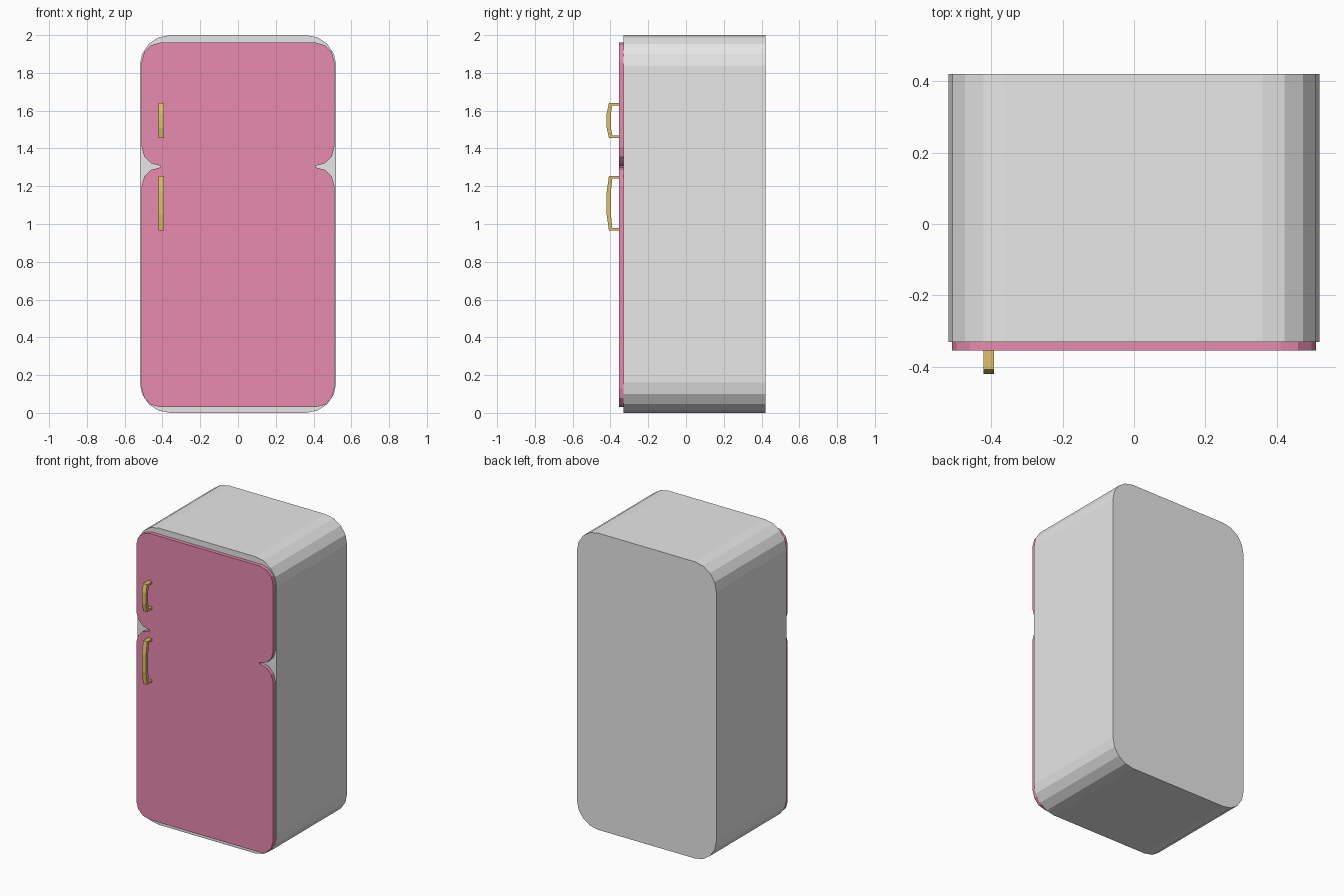
import bpy, bmesh, math
from mathutils import Vector

if "Cube" in bpy.data.objects:
    bpy.data.objects.remove(bpy.data.objects["Cube"])


def material(name, rgb):
    m = bpy.data.materials.new(name)
    m.diffuse_color = (*rgb, 1)
    m.use_nodes = True
    m.node_tree.nodes["Principled BSDF"].inputs["Base Color"].default_value = m.diffuse_color
    return m


GREY = material("light_grey", (0.8, 0.8, 0.8))
PINK = material("pink", (0.81, 0.26, 0.43))
GOLD = material("gold", (0.75, 0.53, 0.15))


def extrude_profile(name, points, offset, mat):
    """Closed solid made from a flat outline extruded along offset."""
    bm = bmesh.new()
    face = bm.faces.new([bm.verts.new(p) for p in points])
    res = bmesh.ops.extrude_face_region(bm, geom=[face], use_keep_orig=True)
    verts = [v for v in res["geom"] if isinstance(v, bmesh.types.BMVert)]
    bmesh.ops.translate(bm, vec=Vector(offset), verts=verts)
    bmesh.ops.recalc_face_normals(bm, faces=bm.faces)
    mesh = bpy.data.meshes.new(name)
    bm.to_mesh(mesh)
    bm.free()
    mesh.materials.append(mat)
    obj = bpy.data.objects.new(name, mesh)
    bpy.context.collection.objects.link(obj)
    return obj


def corner(cx, cz, r, start, segments):
    """Quarter arc, counter-clockwise from the start angle in degrees."""
    return [(cx + r * math.cos(a), cz + r * math.sin(a))
            for a in (math.radians(start + 90 * i / segments)
                      for i in range(segments + 1))]


def right_side(hw, z0, z1, r, segments):
    """Right half outline of a rounded panel, bottom to top."""
    return (corner(hw - r, z0 + r, r, -90, segments)
            + corner(hw - r, z1 - r, r, 0, segments))


def mirrored(half, y):
    """Full outline from the right half."""
    full = half + [(-x, z) for x, z in reversed(half)]
    return [(x, y, z) for x, z in full]


# Cabinet
extrude_profile("cabinet", mirrored(right_side(0.52, 0, 2, 0.16, 4), -0.33),
                (0, 0.75, 0), GREY)

# Door front: two rounded panels joined at the notches
half = right_side(0.51, 0.03, 1.30, 0.1, 3) + right_side(0.51, 1.308, 1.96, 0.1, 3)
extrude_profile("door_front", mirrored(half, -0.355), (0, 0.025, 0), PINK)


# Bowed handles
def handle(name, z0, z1):
    mid, h = (z0 + z1) / 2, (z1 - z0) / 2
    t = 0.013
    upper = [(-0.354, h - t), (-0.39, h - t), (-0.398, h * 0.4)]
    outer = [(-0.42, h * 0.4), (-0.408, h), (-0.354, h)]
    inner = upper + [(y, -z) for y, z in reversed(upper)]
    outside = [(y, -z) for y, z in reversed(outer)] + outer
    extrude_profile(name, [(-0.422, y, mid + z) for y, z in inner + outside],
                    (0.03, 0, 0), GOLD)


handle("upper_handle", 1.455, 1.64)
handle("lower_handle", 0.965, 1.255)
